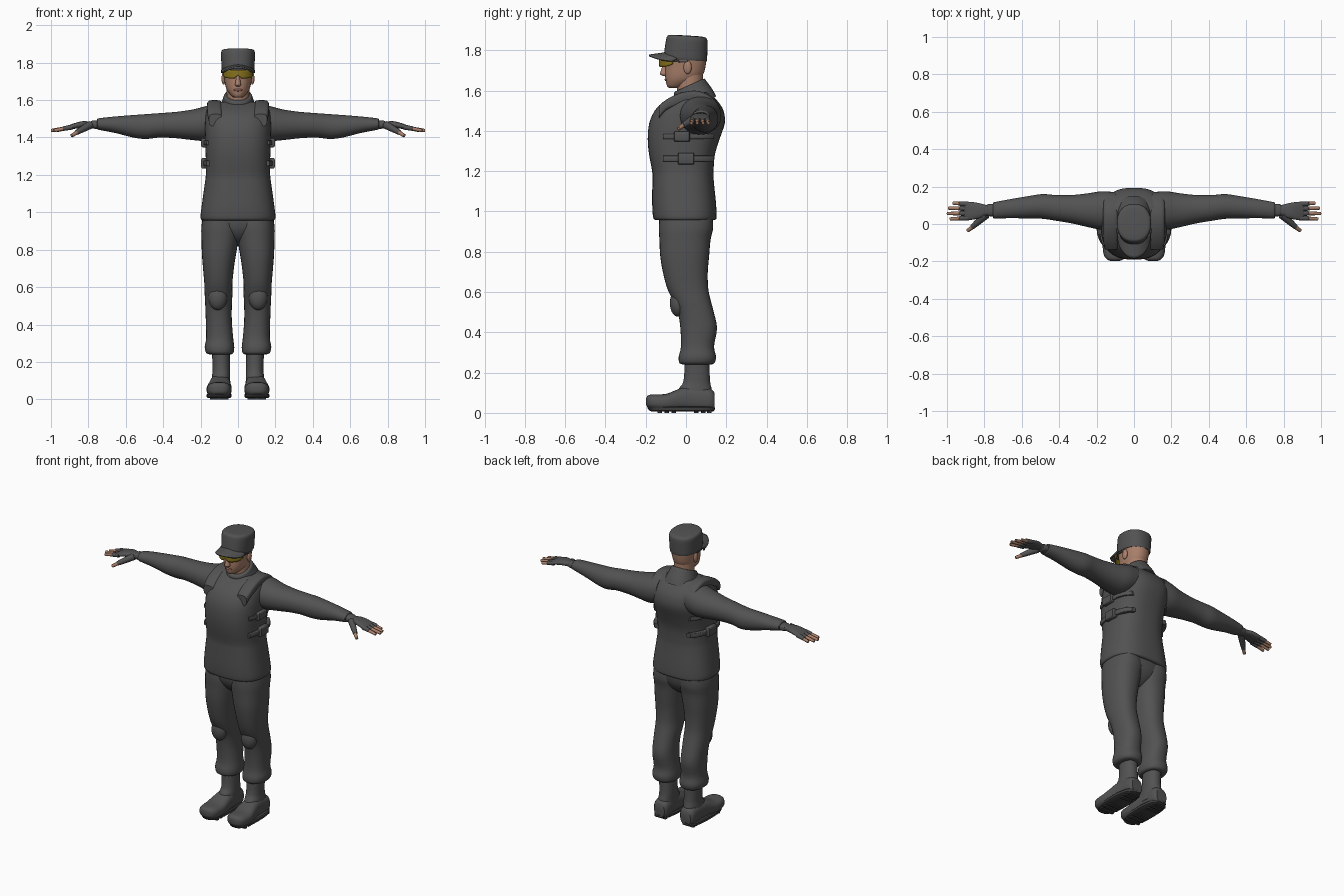
import bpy, bmesh, math
from mathutils import Vector, Matrix


def material(name, r, g, b):
    m = bpy.data.materials.new(name)
    m.diffuse_color = (r, g, b, 1)
    return m


CLOTH = material("dark grey cloth", 0.085, 0.085, 0.085)
RUBBER = material("black rubber", 0.05, 0.05, 0.05)
SKIN = material("skin", 0.40, 0.215, 0.145)
LIPS = material("lips", 0.32, 0.13, 0.10)
LENS = material("amber lens", 0.24, 0.17, 0.012)


def finish(name, bm, mat, mirror=False, thick=0, angle=40):
    bmesh.ops.recalc_face_normals(bm, faces=bm.faces)
    me = bpy.data.meshes.new(name)
    bm.to_mesh(me)
    bm.free()
    me.materials.append(mat)
    ob = bpy.data.objects.new(name, me)
    bpy.context.collection.objects.link(ob)
    bpy.ops.object.select_all(action='DESELECT')
    ob.select_set(True)
    bpy.context.view_layer.objects.active = ob
    bpy.ops.object.shade_smooth_by_angle(angle=math.radians(angle))
    if thick:
        mod = ob.modifiers.new("thickness", 'SOLIDIFY')
        mod.thickness, mod.offset = thick, 0
    if mirror:
        ob.modifiers.new("mirror", 'MIRROR')
    return ob


def smooth_rows(rows, steps):
    """Catmull-Rom interpolation of the section table."""
    out = []
    for i in range(len(rows) - 1):
        a, b = rows[max(i - 1, 0)], rows[i]
        c, d = rows[i + 1], rows[min(i + 2, len(rows) - 1)]
        for s in range(steps):
            t = s / steps
            out.append([0.5 * (2 * q + (r - p) * t + (2 * p - 5 * q + 4 * r - w) * t * t
                               + (3 * q - p - 3 * r + w) * t ** 3)
                        for p, q, r, w in zip(a, b, c, d)])
    return out + [list(rows[-1])]


def loft(name, axis, rows, mat, p=2.3, mirror=False, n=32, steps=3, tilt=0, matrix=None):
    """Rows are (position, a0, a1, b0, b1): bounds of a super-ellipse section."""
    bm = bmesh.new()
    rings = []
    for t, a0, a1, b0, b1 in smooth_rows(rows, steps):
        ring = []
        for k in range(n):
            w = 2 * math.pi * k / n
            c, s = math.cos(w), math.sin(w)
            a = (a0 + a1) / 2 + (a1 - a0) / 2 * math.copysign(abs(c) ** (2 / p), c)
            db = (b1 - b0) / 2 * math.copysign(abs(s) ** (2 / p), s)
            b = (b0 + b1) / 2 + db
            u = t + tilt * db
            ring.append(bm.verts.new({'x': (u, a, b), 'y': (a, u, b), 'z': (a, b, u)}[axis]))
        rings.append(ring)
    for r, q in zip(rings, rings[1:]):
        for k in range(n):
            bm.faces.new((r[k], r[(k + 1) % n], q[(k + 1) % n], q[k]))
    bm.faces.new(rings[0])
    bm.faces.new(rings[-1])
    if matrix:
        bm.transform(matrix)
    return finish(name, bm, mat, mirror)


def sym(rows):
    return [(z, -x, x, y0, y1) for z, x, y0, y1 in rows]


def finger(name, p0, p1, r0, r1, mat):
    p0, p1 = Vector(p0), Vector(p1)
    d = p1 - p0
    L = d.length
    m = Matrix.Translation(p0) @ d.to_track_quat('Z', 'Y').to_matrix().to_4x4()
    rows = [(t, -r, r, -r, r) for t, r in
            ((0, r0), (L - r1, r1), (L - r1 * .4, r1 * .8), (L, r1 * .25))]
    loft(name, 'z', rows, mat, 2, True, 12, 2, matrix=m)


def ball(name, c, r, mat, mirror=False):
    bm = bmesh.new()
    bmesh.ops.create_uvsphere(bm, u_segments=24, v_segments=14, radius=1,
                              matrix=Matrix.Translation(c) @ Matrix.Diagonal((*r, 1)))
    finish(name, bm, mat, mirror)


def sheet(name, f, nu, nv, mat, thick):
    bm = bmesh.new()
    g = [[bm.verts.new(f(2 * i / nu - 1, j / nv)) for j in range(nv + 1)] for i in range(nu + 1)]
    for i in range(nu):
        for j in range(nv):
            bm.faces.new((g[i][j], g[i + 1][j], g[i + 1][j + 1], g[i][j + 1]))
    finish(name, bm, mat, thick=thick)


# Torso, shoulder straps and collar
loft("padded_vest", 'z', sym([
    (.957, .190, -.150, .140), (.963, .198, -.160, .150), (.985, .200, -.165, .152),
    (1.05, .192, -.168, .148), (1.15, .178, -.167, .138), (1.20, .172, -.168, .137),
    (1.28, .172, -.183, .143), (1.36, .175, -.190, .167), (1.44, .178, -.182, .193),
    (1.50, .176, -.155, .186), (1.54, .170, -.118, .163), (1.57, .155, -.070, .135),
    (1.59, .125, -.030, .110)]), CLOTH, 2.6, n=48)
loft("vest_shoulder_strap", 'y', [
    (-.135, .085, .155, 1.46, 1.525), (-.10, .085, .163, 1.50, 1.553), (-.05, .085, .165, 1.52, 1.58),
    (0, .085, .165, 1.54, 1.595), (.06, .085, .165, 1.54, 1.598), (.12, .085, .163, 1.52, 1.573),
    (.155, .085, .155, 1.48, 1.535)], CLOTH, 3.5, True)
loft("collar", 'z', sym([
    (1.52, .115, -.075, .150), (1.56, .097, -.066, .132), (1.60, .082, -.060, .108),
    (1.622, .075, -.060, .094), (1.627, .068, -.052, .086)]), CLOTH, 2.1, tilt=.45)

# Side straps and buckles on the vest
for label, z, yb, h in (("upper", 1.372, -.02, .013), ("lower", 1.262, 0, .015)):
    rows = []
    for i in range(9):
        y = -.115 + .255 * i / 8
        x = .185 * (1 - abs((y + .01) / .185) ** 2.6) ** (1 / 2.6)
        rows.append((y, x - .03, x, z - h, z + h))
    loft(label + "_side_strap", 'y', rows, CLOTH, 6, True, 16, 2)
    loft(label + "_buckle", 'y', [(yb - .04, .16, .19, z - h * 1.7, z + h * 1.7),
                                  (yb - .036, .16, .197, z - h * 1.9, z + h * 1.9),
                                  (yb + .036, .16, .197, z - h * 1.9, z + h * 1.9),
                                  (yb + .04, .16, .19, z - h * 1.7, z + h * 1.7)],
         CLOTH, 6, True, 16, 1)

# Sleeves, gloves and fingers
loft("sleeve", 'x', [
    (.10, -.02, .17, 1.40, 1.58), (.17, -.03, .175, 1.382, 1.568), (.24, -.018, .165, 1.386, 1.55),
    (.33, .003, .155, 1.396, 1.537), (.42, .018, .155, 1.40, 1.53), (.49, .028, .160, 1.392, 1.525),
    (.56, .030, .150, 1.40, 1.52), (.66, .031, .133, 1.425, 1.512), (.74, .030, .118, 1.44, 1.503),
    (.753, .033, .114, 1.447, 1.497), (.755, .045, .10, 1.455, 1.487)], CLOTH, 2.1, True)
loft("glove", 'x', [
    (.745, .040, .108, 1.445, 1.492), (.78, .042, .106, 1.448, 1.490), (.79, .044, .102, 1.452, 1.486),
    (.83, .030, .112, 1.452, 1.487), (.87, .022, .118, 1.447, 1.478), (.90, .021, .118, 1.444, 1.467),
    (.908, .026, .113, 1.449, 1.462)], CLOTH, 2.5, True)
for label, y0, y1, tip in (("index", .032, .027, .985), ("middle", .057, .056, 1.0),
                           ("ring", .082, .085, .993), ("little", .106, .112, .97)):
    finger(label + "_finger", (.89, y0, 1.455), (tip, y1, 1.437), .011, .009, SKIN)
    finger(label + "_glove_sleeve", (.885, y0, 1.456), (.938, (y0 + y1) / 2, 1.447), .0135, .0125, CLOTH)
finger("thumb", (.835, .005, 1.443), (.892, -.038, 1.408), .012, .010, SKIN)
finger("thumb_glove_sleeve", (.79, .05, 1.467), (.868, -.019, 1.424), .022, .0145, CLOTH)

# Trousers with knee pads
loft("trouser_seat", 'z', sym([
    (.82, .03, -.03, .05), (.86, .10, -.09, .10), (.92, .18, -.125, .13), (1.0, .188, -.13, .135)]),
    CLOTH)
loft("trouser_leg", 'z', [
    (.24, .040, .150, -.015, .125), (.248, .024, .170, -.033, .142), (.28, .020, .178, -.036, .149),
    (.33, .026, .170, -.025, .139), (.42, .033, .172, -.028, .154), (.50, .033, .175, -.040, .138),
    (.56, .030, .178, -.066, .122), (.62, .030, .180, -.094, .110), (.70, .022, .187, -.115, .108),
    (.78, .010, .193, -.128, .115), (.86, -.004, .195, -.132, .122), (.92, -.010, .196, -.135, .135),
    (.99, 0, .185, -.13, .13)], CLOTH, 2.3, True)
ball("knee_pad", (.108, -.040, .545), (.050, .040, .068), CLOTH, True)

# Boots
loft("boot_shaft", 'z', [
    (.05, .040, .145, -.05, .135), (.12, .042, .140, -.035, .127), (.16, .042, .136, -.012, .119),
    (.28, .045, .140, -.006, .115)], CLOTH, 2.2, True)
loft("boot_foot", 'y', [
    (-.198, .080, .122, .040, .072), (-.188, .056, .146, .026, .087), (-.16, .040, .163, .016, .092),
    (-.10, .034, .168, .010, .094), (-.05, .036, .160, .010, .113), (0, .040, .152, .010, .13),
    (.06, .042, .148, .008, .13), (.12, .045, .145, .008, .12), (.142, .058, .132, .015, .10)],
    CLOTH, 2.6, True)
loft("boot_sole", 'z', [
    (.007, .042, .160, -.170, .135), (.012, .035, .167, -.183, .142), (.026, .034, .168, -.192, .144),
    (.032, .040, .162, -.186, .138)], RUBBER, 2.7, True, steps=1)
for i, y in enumerate((-.13, -.095, -.06, .05, .085, .115)):
    w = .05 if y < 0 else .042
    loft("sole_tread_%d" % (i + 1), 'z', [(0, .101 - w, .101 + w, y - .011, y + .011),
                                          (.012, .101 - w, .101 + w, y - .011, y + .011)],
         RUBBER, 8, True, 16, 1)

# Head
loft("neck", 'z', sym([(1.55, .062, -.04, .088), (1.62, .060, -.045, .083), (1.70, .062, -.05, .085)]),
     SKIN, 2)
loft("head", 'z', sym([
    (1.613, .018, -.082, -.03), (1.622, .034, -.094, 0), (1.65, .057, -.101, .055),
    (1.68, .068, -.104, .085), (1.72, .075, -.103, .097), (1.76, .080, -.107, .102),
    (1.80, .080, -.104, .100)]), SKIN, 2.15)
loft("nose", 'z', sym([
    (1.672, .010, -.115, -.09), (1.682, .017, -.129, -.09), (1.70, .013, -.124, -.09),
    (1.74, .009, -.112, -.09)]), SKIN, 2, n=16)
ball("lips", (0, -.099, 1.654), (.024, .007, .007), LIPS)
ball("ear", (.077, .008, 1.715), (.011, .020, .033), SKIN, True)


# Wraparound glasses
def lens(u, v):
    a = u * 1.4
    low = 1.716 + .016 * max(0, 1 - abs(u) / .18) + .016 * u ** 4
    return .080 * math.sin(a), -.052 - .080 * math.cos(a), low + (1.762 - low) * v


sheet("glasses_lens", lens, 32, 4, LENS, .004)
loft("glasses_arm", 'y', [(-.07, .073, .079, 1.742, 1.752), (.01, .077, .083, 1.738, 1.748)],
     RUBBER, 5, True, 12, 1)

# Cap with curved brim
loft("cap_crown", 'z', sym([
    (1.752, .080, -.105, .098), (1.755, .086, -.111, .104), (1.80, .089, -.106, .106),
    (1.845, .091, -.099, .107), (1.862, .088, -.094, .103), (1.870, .078, -.083, .092),
    (1.873, .050, -.050, .060)]), CLOTH, 2.3, n=40, tilt=-.06)


def brim(u, v):
    e = math.sqrt(max(0, 1 - .97 * u * u))
    return (.087 * u, -.035 - .05 * e - v * (.012 + .086 * e),
            1.788 - .014 * v - .030 * u * u)


sheet("cap_brim", brim, 24, 6, CLOTH, .009)
